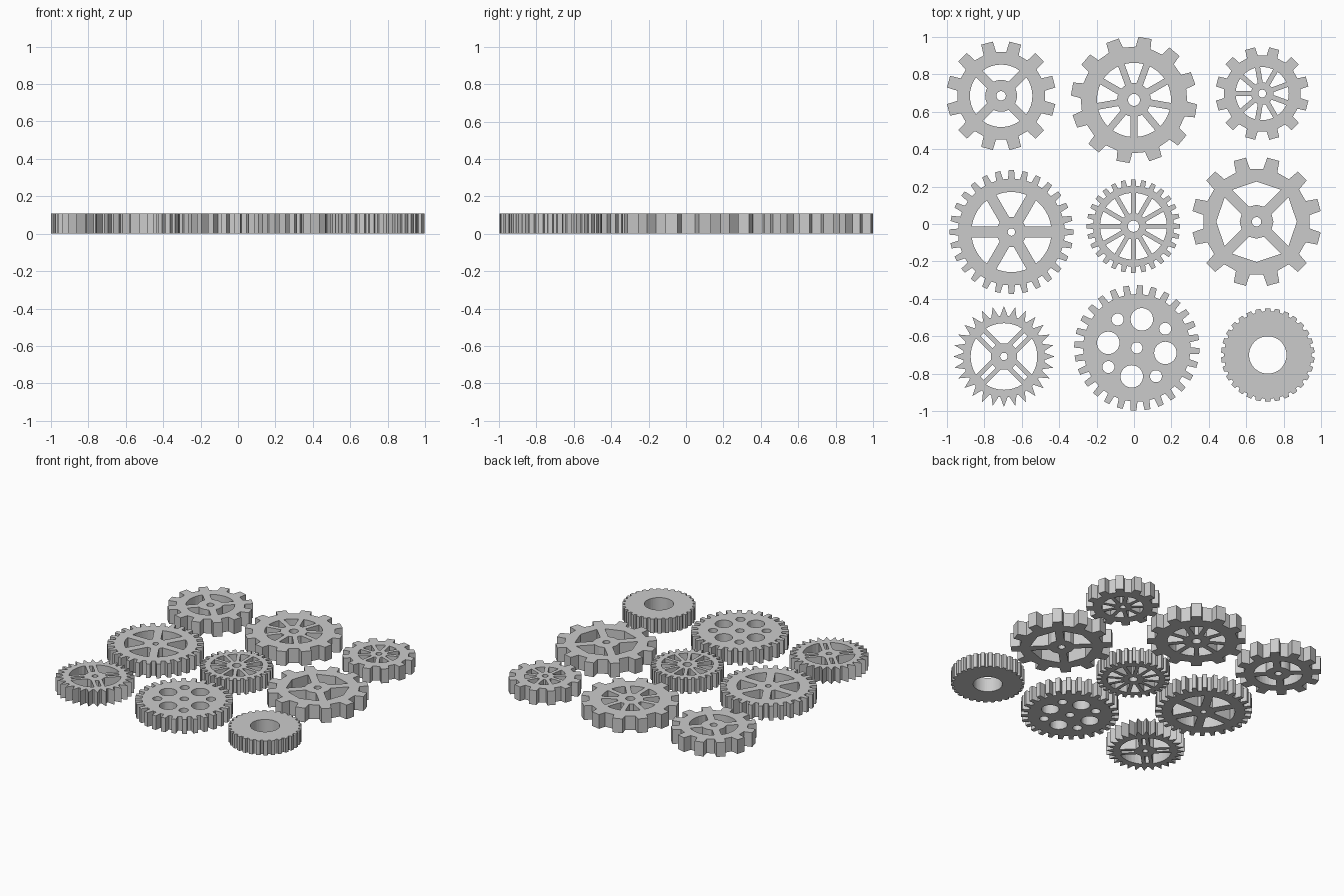
import bpy, bmesh
from math import sin, cos, pi, radians, asin

if "Cube" in bpy.data.objects:
    bpy.data.objects.remove(bpy.data.objects["Cube"])

H = 0.107  # thickness of every gear


def polar(r, a):
    return (r * cos(a), r * sin(a))


def teeth(n, root, tip, base_f, tip_f, offset):
    """Outer outline: n trapezoid teeth (tip_f = 0 gives spikes)."""
    pts, pitch = [], 2 * pi / n
    for i in range(n):
        a = radians(offset) + i * pitch
        pts.append(polar(root, a - base_f * pitch / 2))
        if tip_f:
            pts.append(polar(tip, a - tip_f * pitch / 2))
            pts.append(polar(tip, a + tip_f * pitch / 2))
        else:
            pts.append(polar(tip, a))
        pts.append(polar(root, a + base_f * pitch / 2))
    return pts


def circle(r, x=0, y=0, n=32):
    return [(x + r * cos(2 * pi * i / n), y + r * sin(2 * pi * i / n)) for i in range(n)]


def sectors(n, inner, outer, spoke, offset, seg=8):
    """Openings between n parallel-sided spokes, centred on offset."""
    loops = []
    for i in range(n):
        mid = radians(offset) + 2 * pi * i / n
        loop = []
        for r, sgn in ((outer, 1), (inner, -1)):
            half = pi / n - asin(spoke / 2 / r)
            loop += [polar(r, mid + sgn * half * (2 * k / seg - 1)) for k in range(seg + 1)]
        loops.append(loop)
    return loops


def slits(n, inner, outer, width, offset):
    loops = []
    for i in range(n):
        a = radians(offset) + 2 * pi * i / n
        loops.append([(r * cos(a) - w * sin(a), r * sin(a) + w * cos(a))
                      for r, w in ((inner, -width / 2), (outer, -width / 2),
                                   (outer, width / 2), (inner, width / 2))])
    return loops


def gear(name, x, y, outline, holes):
    cu = bpy.data.curves.new(name, 'CURVE')
    cu.dimensions = '2D'
    cu.fill_mode = 'BOTH'
    cu.extrude = H / 2
    for loop in [outline] + holes:
        sp = cu.splines.new('POLY')
        sp.points.add(len(loop) - 1)
        for p, (px, py) in zip(sp.points, loop):
            p.co = (px, py, 0, 1)
        sp.use_cyclic_u = True
    ob = bpy.data.objects.new(name, cu)
    ob.location = (x, y, H / 2)
    bpy.context.collection.objects.link(ob)
    bpy.ops.object.select_all(action='DESELECT')
    ob.select_set(True)
    bpy.context.view_layer.objects.active = ob
    bpy.ops.object.convert(target='MESH')
    me = bpy.context.view_layer.objects.active.data
    bm = bmesh.new()
    bm.from_mesh(me)
    bmesh.ops.remove_doubles(bm, verts=bm.verts, dist=1e-5)
    bmesh.ops.recalc_face_normals(bm, faces=bm.faces)
    for f in bm.faces:
        f.smooth = False
    bm.to_mesh(me)
    bm.free()


# back row
gear("four_spoke_gear", -0.71, 0.685, teeth(12, 0.235, 0.293, 0.56, 0.42, 15),
     [circle(0.025)] + sectors(4, 0.085, 0.167, 0.05, 0))
gear("nine_spoke_gear", 0.0, 0.663, teeth(12, 0.285, 0.338, 0.54, 0.40, 20),
     [circle(0.032)] + sectors(9, 0.09, 0.198, 0.036, 90))
gear("small_spoked_gear", 0.685, 0.697, teeth(12, 0.205, 0.25, 0.55, 0.42, 15),
     [circle(0.021)] + sectors(9, 0.06, 0.142, 0.027, 80))

# middle row
gear("six_spoke_gear", -0.655, -0.043, teeth(28, 0.285, 0.331, 0.58, 0.38, 90),
     [circle(0.02)] + sectors(6, 0.08, 0.214, 0.058, 90))
gear("fine_spoked_gear", -0.003, -0.012, teeth(28, 0.216, 0.25, 0.6, 0.42, 90),
     [circle(0.03)] + sectors(12, 0.07, 0.178, 0.025, 75))
gear("angular_gear", 0.655, 0.012, teeth(12, 0.285, 0.347, 0.52, 0.37, 15),
     [circle(0.025)] + sectors(4, 0.09, 0.215, 0.056, 0, seg=2))

# front row
gear("spike_gear", -0.695, -0.708, teeth(28, 0.218, 0.27, 0.8, 0, 90),
     [circle(0.02)] + sectors(4, 0.07, 0.178, 0.075, 0) + slits(4, 0.075, 0.165, 0.025, 45))
round_holes = [circle(0.03)]
for i in range(4):
    round_holes.append(circle(0.06, *polar(0.155, radians(80 + 90 * i))))
    round_holes.append(circle(0.032, *polar(0.183, radians(34 + 90 * i))))
gear("round_hole_gear", 0.015, -0.662, teeth(28, 0.287, 0.335, 0.58, 0.42, 87), round_holes)
gear("ring_gear", 0.715, -0.70, teeth(30, 0.233, 0.25, 0.7, 0.5, 90), [circle(0.1, n=48)])
